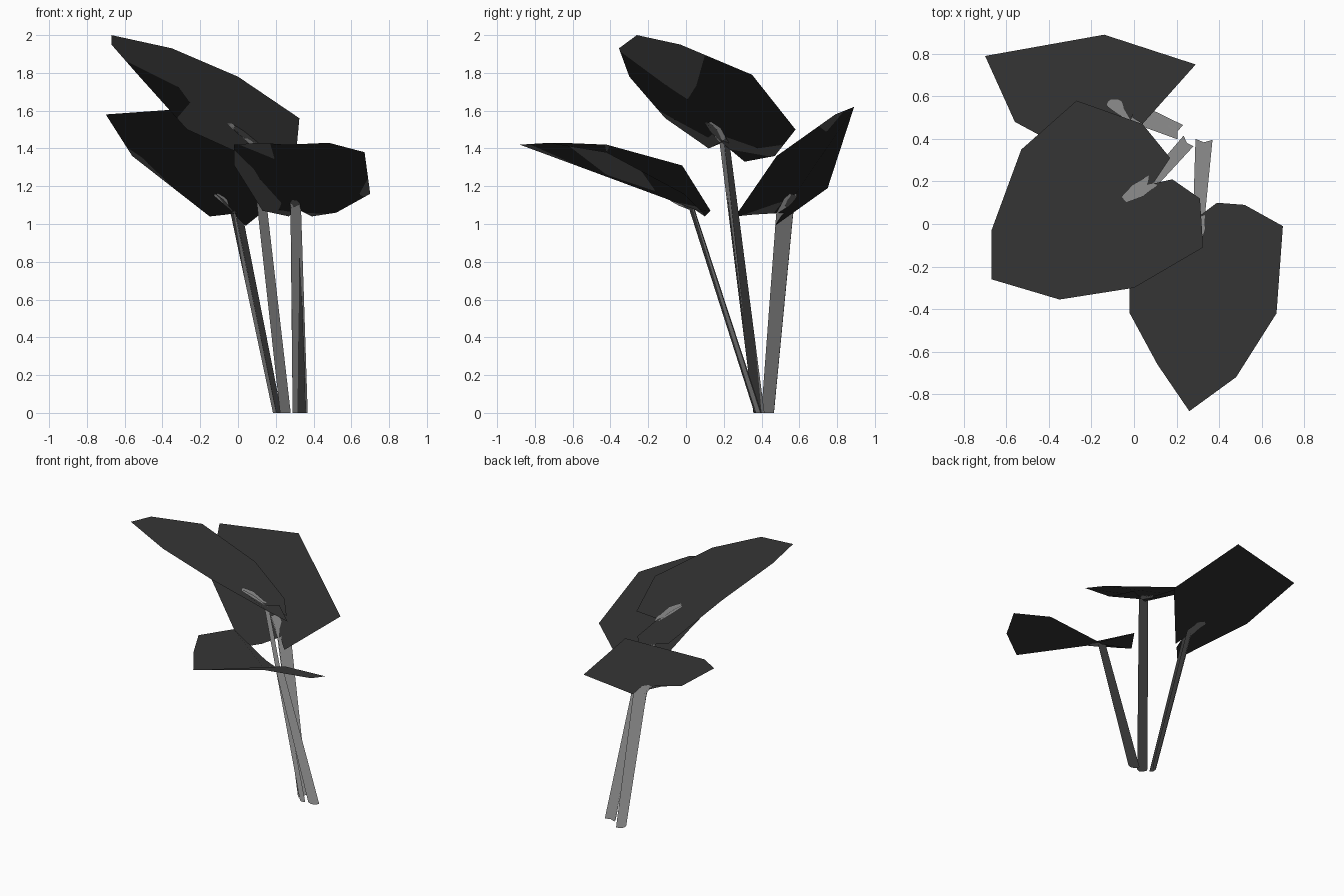
import bpy
import bmesh
from mathutils import Vector

cube = bpy.data.objects.get("Cube")
if cube:
    bpy.data.objects.remove(cube, do_unlink=True)


def make_material(name, colour):
    mat = bpy.data.materials.new(name)
    mat.use_nodes = True
    mat.diffuse_color = colour
    mat.node_tree.nodes["Principled BSDF"].inputs["Base Color"].default_value = colour
    return mat


LEAF = make_material("dark leaf", (0.036, 0.036, 0.036, 1))
STEM = make_material("grey stem", (0.27, 0.27, 0.27, 1))


def finish(bm, name, mat):
    """Make the object, with upward foliage normals for even soft shading."""
    for face in bm.faces:
        face.smooth = True
    mesh = bpy.data.meshes.new(name)
    bm.to_mesh(mesh)
    bm.free()
    mesh.normals_split_custom_set_from_vertices([(0, 0, 1)] * len(mesh.vertices))
    mesh.materials.append(mat)
    bpy.context.collection.objects.link(bpy.data.objects.new(name, mesh))


def zip_strip(bm, rib, edge):
    """Triangulate between two chains that share both end vertices."""
    i = j = 0
    while i < len(rib) - 1 or j < len(edge) - 1:
        step_rib = i < len(rib) - 1
        step_edge = j < len(edge) - 1
        if step_rib and step_edge:
            across_a = (rib[i + 1].co - edge[j].co).length
            across_b = (rib[i].co - edge[j + 1].co).length
            step_rib = across_a < across_b
        if step_rib:
            tri = [rib[i], rib[i + 1], edge[j]]
            i += 1
        else:
            tri = [rib[i], edge[j], edge[j + 1]]
            j += 1
        if len(set(tri)) == 3:
            face = bm.faces.new(tri)
            face.normal_update()
            if face.normal.z < 0:
                face.normal_flip()


def leaf(name, tip, notch, side_a, side_b):
    """Heart-shaped blade folded along a straight midrib from tip to notch."""
    bm = bmesh.new()
    tip, notch = Vector(tip), Vector(notch)
    ribs = [bm.verts.new(tip.lerp(notch, t)) for t in (0, .5, .83, 1)]
    for side in (side_a, side_b):
        margin = [bm.verts.new(p) for p in side]
        zip_strip(bm, ribs, [ribs[0]] + margin + [ribs[-1]])
    finish(bm, name, LEAF)


# Channelled stalk section: (across, outward) in half-widths
SECTION = [(-1, .45), (-.75, -.2), (0, -.45), (.75, -.2), (1, .45), (0, .1)]


def stem(name, path, widths):
    """Sweep the section up the stalk, then along the blade to a rounded pad."""
    pts = [Vector(p) for p in path]
    heading = pts[-1] - pts[0]
    across = Vector((-heading.y, heading.x, 0)).normalized()
    bm = bmesh.new()
    rings = []
    for k, (p, w) in enumerate(zip(pts, widths)):
        tangent = (pts[min(k + 1, len(pts) - 1)] - pts[max(k - 1, 0)]).normalized()
        if k == 0:
            tangent = Vector((0, 0, 1))
        out = tangent.cross(across).normalized()
        rings.append([bm.verts.new(p + across * (a * w) + out * (o * w))
                      for a, o in SECTION])
    n = len(SECTION)
    for low, high in zip(rings, rings[1:]):
        for i in range(n):
            bm.faces.new((low[i], low[(i + 1) % n], high[(i + 1) % n], high[i]))
    bm.faces.new(rings[0])
    bm.faces.new(rings[-1])
    bmesh.ops.recalc_face_normals(bm, faces=bm.faces[:])
    finish(bm, name, STEM)


# Tall upper leaf
leaf("upper_leaf", (-.67, -.26, 2), (.09, .19, 1.43),
     [(-.35, -.355, 1.93), (0, -.3, 1.78), (.325, -.11, 1.56), (.31, .12, 1.4),
      (.18, .21, 1.45)],
     [(-.67, -.03, 1.95), (-.53, .35, 1.79), (-.27, .58, 1.5), (.04, .47, 1.36),
      (.17, .31, 1.33)])
stem("upper_stem",
     [(.245, .38, 0), (.085, .2, 1.42), (.01, .15, 1.495), (-.045, .115, 1.535)],
     [.034, .03, .037, .02])

# Low front leaf
leaf("front_leaf", (.26, -.88, 1.42), (.31, .04, 1.08),
     [(.48, -.72, 1.43), (.67, -.42, 1.38), (.7, -.01, 1.16), (.52, .09, 1.06),
      (.39, .1, 1.04)],
     [(.11, -.66, 1.43), (-.02, -.42, 1.42), (-.02, -.02, 1.31), (.13, .13, 1.07),
      (.27, .1, 1.04)])
stem("front_stem",
     [(.328, .38, 0), (.305, .03, 1.08), (.302, -.03, 1.11), (.3, -.08, 1.13)],
     [.04, .028, .033, .018])

# Rear leaf
leaf("rear_leaf", (-.7, .79, 1.58), (0, .53, 1.06),
     [(-.14, .89, 1.62), (.29, .75, 1.19), (.04, .47, .99)],
     [(-.56, .48, 1.36), (-.15, .26, 1.04), (-.06, .36, 1.05)])
stem("rear_stem",
     [(.202, .438, 0), (-.015, .53, 1.05), (-.075, .555, 1.12), (-.12, .57, 1.155)],
     [.036, .048, .036, .02])
